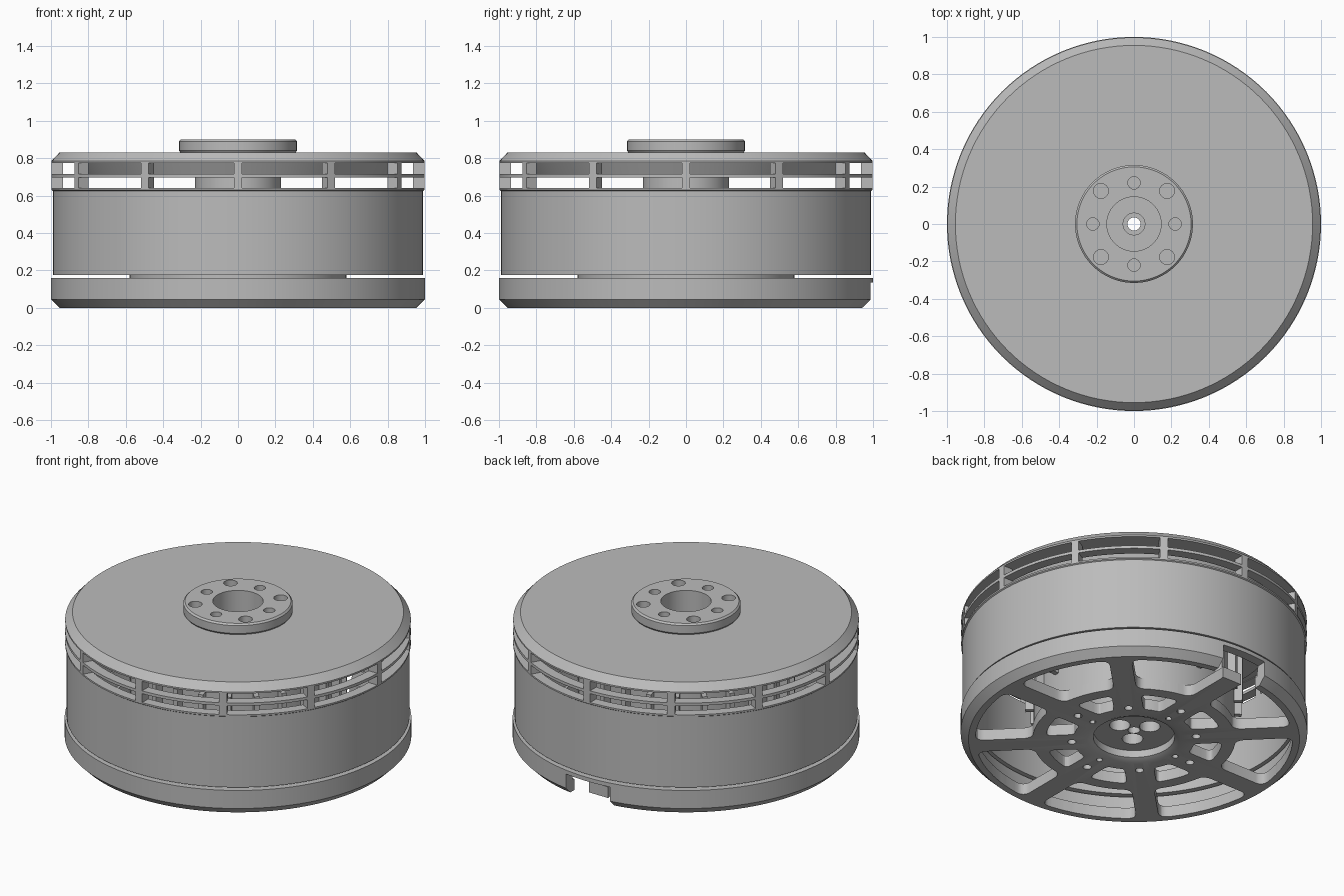
import bpy, bmesh, math
from math import pi, sin, cos, asin

if "Cube" in bpy.data.objects:
    bpy.data.objects.remove(bpy.data.objects["Cube"], do_unlink=True)

metal = bpy.data.materials.new("grey_metal")
metal.use_nodes = True
grey = (0.5, 0.5, 0.5, 1)
metal.diffuse_color = grey
metal.node_tree.nodes["Principled BSDF"].inputs["Base Color"].default_value = grey


def make_object(name, bm):
    bmesh.ops.recalc_face_normals(bm, faces=bm.faces)
    mesh = bpy.data.meshes.new(name)
    bm.to_mesh(mesh)
    bm.free()
    mesh.materials.append(metal)
    obj = bpy.data.objects.new(name, mesh)
    bpy.context.collection.objects.link(obj)
    return obj


def revolve(name, profile, steps=128):
    """Closed (radius, height) loop turned around z."""
    bm = bmesh.new()
    rings = [[bm.verts.new((r * cos(2 * pi * i / steps), r * sin(2 * pi * i / steps), z))
              for r, z in profile] for i in range(steps)]
    n = len(profile)
    for i in range(steps):
        a, b = rings[i], rings[(i + 1) % steps]
        for j in range(n):
            k = (j + 1) % n
            bm.faces.new((a[j], b[j], b[k], a[k]))
    return make_object(name, bm)


def prism(bm, points, z0, z1, corner=0):
    """Upright prism with optionally rounded sharp corners."""
    part = bmesh.new()
    face = part.faces.new([part.verts.new((x, y, z0)) for x, y in points])
    top = bmesh.ops.extrude_face_region(part, geom=[face])["geom"]
    bmesh.ops.translate(part, vec=(0, 0, z1 - z0),
                        verts=[v for v in top if isinstance(v, bmesh.types.BMVert)])
    bmesh.ops.recalc_face_normals(part, faces=part.faces)
    if corner:
        edges = [e for e in part.edges
                 if abs(e.verts[0].co.z - e.verts[1].co.z) > 1e-4 and e.calc_face_angle() > 0.6]
        bmesh.ops.bevel(part, geom=edges, offset=corner, segments=4, profile=0.5, affect='EDGES')
    temp = bpy.data.meshes.new("temp")
    part.to_mesh(temp)
    part.free()
    bm.from_mesh(temp)
    bpy.data.meshes.remove(temp)


def windows(bm, count, r0, r1, spoke, z0, z1, corner=0, steps=8):
    """Ring of sector openings separated by spokes of constant width."""
    for k in range(count):
        mid = 2 * pi * (k + 0.5) / count
        points = []
        for r, order in ((r0, range(steps + 1)), (r1, range(steps, -1, -1))):
            half = pi / count - asin(spoke / 2 / r)
            for i in order:
                a = mid + half * (2 * i / steps - 1)
                points.append((r * cos(a), r * sin(a)))
        prism(bm, points, z0, z1, corner)


def holes(bm, count, ring, radius, start, z0, z1):
    for k in range(count):
        a = math.radians(start) + 2 * pi * k / count
        cx, cy = ring * cos(a), ring * sin(a)
        prism(bm, [(cx + radius * cos(pi * i / 12), cy + radius * sin(pi * i / 12))
                   for i in range(24)], z0, z1)


def cut(target, name, bm):
    cutter = make_object(name, bm)
    cutter.hide_render = True
    mod = target.modifiers.new("cut", 'BOOLEAN')
    mod.object, mod.operation, mod.solver = cutter, 'DIFFERENCE', 'EXACT'
    bpy.context.view_layer.objects.active = target
    bpy.ops.object.modifier_apply(modifier=mod.name)
    bpy.data.objects.remove(cutter, do_unlink=True)


# Rotating bell: can, chamfered cap, raised flange and hollow hub
bell = revolve("rotor_bell", [
    (.035, .74), (.058, .74), (.058, .76), (.145, .76), (.145, .9), (.305, .9), (.315, .89),
    (.315, .84), (.308, .83), (.955, .83), (.997, .785), (.997, .63), (.99, .625), (.99, .175),
    (.935, .175), (.935, .778), (.86, .778), (.82, .705), (.23, .705), (.23, .55), (.035, .55)])
bm = bmesh.new()
windows(bm, 12, .9, 1.05, .045, .715, .775)
windows(bm, 12, .9, 1.05, .045, .64, .697)
holes(bm, 4, .22, .033, 0, .79, 1)
holes(bm, 4, .25, .04, 45, .79, 1)
cut(bell, "bell_cutter", bm)

# Fixed base: chamfered rim, spoked plate, winding core and bearing tube
base = revolve("stator_base", [
    (.035, .06), (.235, .06), (.235, .015), (.27, 0), (.955, 0), (1, .045), (1, .16),
    (.945, .16), (.93, .07), (.58, .07), (.58, .6), (.53, .6), (.53, .07),
    (.28, .07), (.28, .5), (.035, .5)])
bm = bmesh.new()
windows(bm, 8, .585, .915, .13, -.1, .12, .05)
windows(bm, 8, .35, .51, .17, -.1, .12, .035)
holes(bm, 4, .36, .024, 45, -.1, .12)
holes(bm, 4, .31, .018, 0, -.1, .12)
holes(bm, 4, .42, .024, 0, -.1, .12)
holes(bm, 3, .1, .06, -5, -.1, .2)
cut(base, "base_cutter", bm)

# Cable exit in the back of the rim
bm = bmesh.new()
prism(bm, [(-.155, .88), (.155, .88), (.155, 1.1), (-.155, 1.1)], -.1, .135, .02)
cut(base, "cable_cutter", bm)

# Short ribs standing on the core wall
bm = bmesh.new()
for k in range(24):
    a = 2 * pi * k / 24
    corners = [(.57, -.015), (.63, -.015), (.63, .015), (.57, .015)]
    prism(bm, [(x * cos(a) - y * sin(a), x * sin(a) + y * cos(a)) for x, y in corners], .22, .58)
ribs = make_object("core_ribs", bm)

bpy.ops.object.select_all(action='DESELECT')
for obj in (bell, base, ribs):
    obj.select_set(True)
bpy.context.view_layer.objects.active = bell
bpy.ops.object.shade_smooth_by_angle(angle=math.radians(25))
